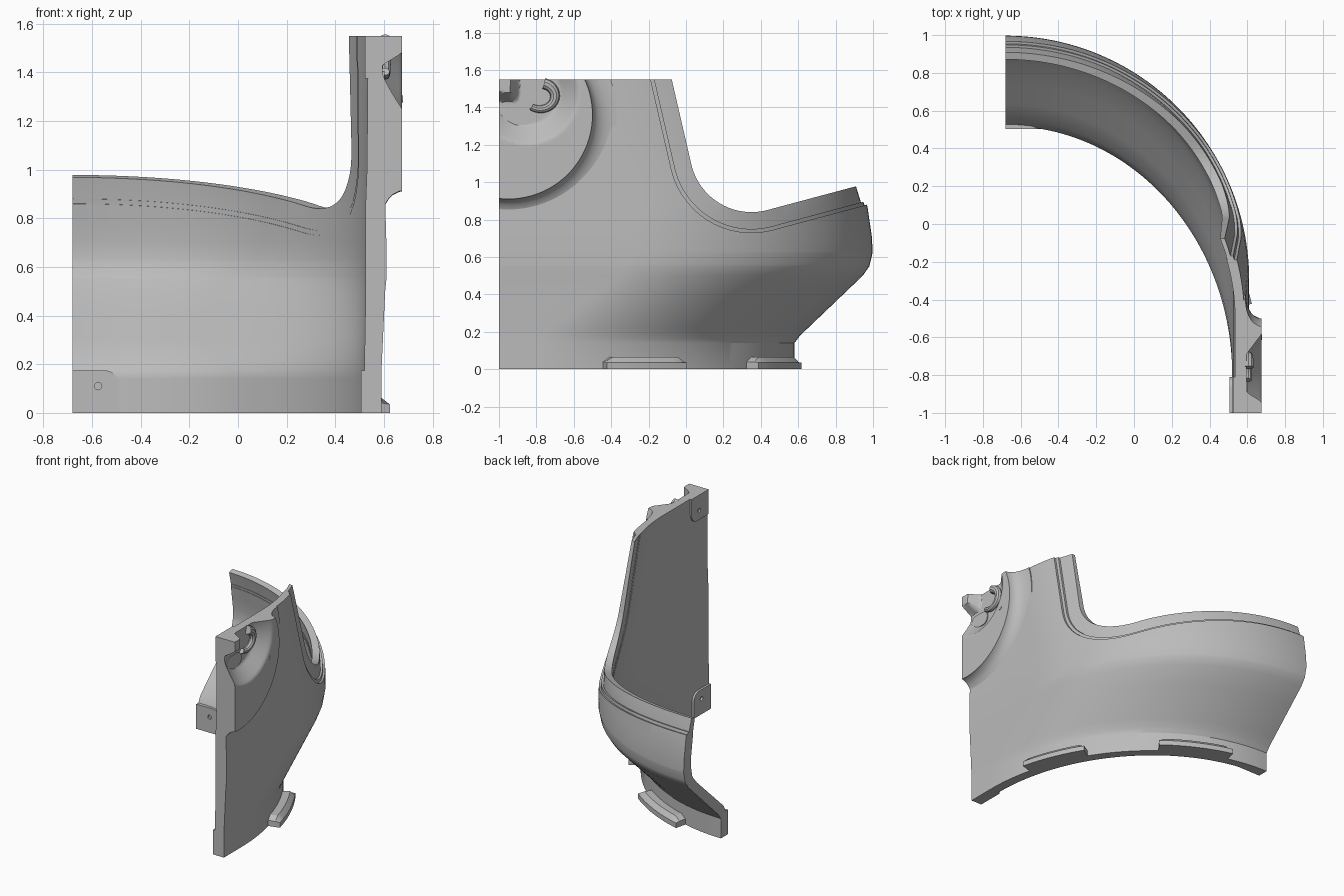
import bpy, bmesh, math
from mathutils import Vector

cube = bpy.data.objects.get("Cube")
if cube:
    bpy.data.objects.remove(cube)

grey = bpy.data.materials.new("plain grey")
grey.use_nodes = True
grey.diffuse_color = (0.5, 0.5, 0.5, 1)
grey.node_tree.nodes["Principled BSDF"].inputs["Base Color"].default_value = (0.5, 0.5, 0.5, 1)

CX, FRONT, TOP = -0.68, -1.0, 1.55


def finish(name, bm, smooth=True):
    bmesh.ops.recalc_face_normals(bm, faces=bm.faces)
    mesh = bpy.data.meshes.new(name)
    bm.to_mesh(mesh)
    bm.free()
    mesh.materials.append(grey)
    obj = bpy.data.objects.new(name, mesh)
    bpy.context.collection.objects.link(obj)
    if smooth:
        shade(obj)
    return obj


def shade(obj):
    bpy.ops.object.select_all(action='DESELECT')
    bpy.context.view_layer.objects.active = obj
    obj.select_set(True)
    bpy.ops.object.shade_smooth_by_angle(angle=math.radians(28))


def cut(obj, cutter):
    """Subtract the cutter, bake the result and drop the cutter."""
    cutter.hide_render = True
    mod = obj.modifiers.new("cut", 'BOOLEAN')
    mod.operation, mod.solver, mod.object = 'DIFFERENCE', 'EXACT', cutter
    bpy.context.view_layer.update()
    deps = bpy.context.evaluated_depsgraph_get()
    mesh = bpy.data.meshes.new_from_object(obj.evaluated_get(deps))
    obj.modifiers.clear()
    obj.data = mesh
    bpy.data.objects.remove(cutter)
    shade(obj)


def prism(name, points, depth):
    """Extrude a closed outline of 3D points along the depth vector."""
    bm = bmesh.new()
    face = bm.faces.new([bm.verts.new(p) for p in points])
    ext = bmesh.ops.extrude_face_region(bm, geom=[face])
    verts = [v for v in ext["geom"] if isinstance(v, bmesh.types.BMVert)]
    bmesh.ops.translate(bm, verts=verts, vec=depth)
    return finish(name, bm, False)


def loft(name, rings):
    """Skin closed cross-sections into a capped solid."""
    bm = bmesh.new()
    rows = [[bm.verts.new(p) for p in ring] for ring in rings]
    n = len(rows[0])
    for r0, r1 in zip(rows, rows[1:]):
        for i in range(n):
            j = (i + 1) % n
            bm.faces.new((r0[i], r0[j], r1[j], r1[i]))
    bm.faces.new(rows[0])
    bm.faces.new(rows[-1][::-1])
    return finish(name, bm)


# Shell profile: height, half width, depth from the front, start of the curve in y
OUTER = [(0, 1.27, 1.58, -.8), (.14, 1.27, 1.58, -.8), (.18, 1.27, 1.61, -.77),
         (.5, 1.285, 1.945, -.37), (.55, 1.29, 1.98, -.33), (.62, 1.29, 1.997, -.3),
         (.7, 1.29, 1.995, -.3), (.87, 1.285, 1.97, -.3), (1.0, 1.28, 1.93, -.34),
         (TOP, 1.265, 1.75, -.5)]
INNER = [(0, 1.2, 1.52, -.8), (.16, 1.2, 1.52, -.8), (.22, 1.2, 1.55, -.77),
         (.5, 1.205, 1.85, -.37), (.56, 1.205, 1.9, -.33), (.63, 1.205, 1.915, -.3),
         (.7, 1.205, 1.915, -.3), (.87, 1.205, 1.89, -.3), (1.0, 1.21, 1.86, -.34),
         (TOP, 1.215, 1.66, -.5)]


def sample(keys, z):
    for k0, k1 in zip(keys, keys[1:]):
        if z <= k1[0]:
            f = (z - k0[0]) / (k1[0] - k0[0])
            return [p + (q - p) * f for p, q in zip(k0, k1)][1:]
    return keys[-1][1:]


def around(a, b, c, t):
    """Plan curve: straight side for t below 0, then a quarter ellipse."""
    if t < 0:
        return CX + a, c + (FRONT - c) * -t
    return CX + a * math.cos(t), c + (b + FRONT - c) * math.sin(t)


HEIGHTS = sorted({k[0] for k in OUTER + INNER} | {.3, .4, .78, 1.15, 1.3, 1.42})
STEPS = [-1, -.66, -.33] + [math.pi / 2 * i / 56 for i in range(57)]


def shell(name, inset, lift):
    rings = []
    for t in STEPS:
        ring = []
        for z in HEIGHTS:
            a, b, c = sample(OUTER, z)
            ring.append((*around(a - inset, b - inset, c, t), z))
        for z in reversed(HEIGHTS):
            a, b, c = sample(INNER, z)
            ring.append((*around(a + lift, b + lift, c, t), z))
        rings.append(ring)
    return loft(name, rings)


def opening(radius):
    """Rounded side opening with a sloping back edge."""
    def line_end(deg, dy):
        t = math.radians(deg)
        y, z = .35 + radius * math.cos(t), 1.17 + radius * math.sin(t)
        return y + dy, z - dy * math.cos(t) / math.sin(t)
    pts = [line_end(193, -.16)]
    for i in range(25):
        pts.append(line_end(193 + 92 * i / 24, 0))
    pts += [line_end(285, .9), (1.4, 2), (pts[0][0], 2)]
    return prism("opening_cutter", [(-1, y, z) for y, z in pts], Vector((2, 0, 0)))


# Main shell, narrow step and thin lip along the opening
for name, inset, lift, radius in (("main_shell", 0, 0, .44),
                                  ("edge_step", .014, .002, .42),
                                  ("thin_lip", .028, .004, .33)):
    cut(shell(name, inset, lift), opening(radius))


# Raised round boss with a sculpted hollow, trimmed at the front and top
def boss_height(y, z, r):
    u = min(1, max(0, (.58 - r) / .13))
    x = .59 + .085 * (1 - math.sqrt(1 - u * u))
    d = math.hypot(y + .85, z - 1.48)
    k = min(1, max(0, (.275 - d) / .1))
    corner = max(0, min(1, (-.89 - y) / .05)) * max(0, min(1, (z - 1.43) / .05))
    return x - .08 * k * (1 - corner)


bm = bmesh.new()
radii = [.012 * i for i in range(1, 37)] + [.45, .451, .465, .48, .5, .52, .55, .58]
rows = []
for r in radii:
    row = []
    for i in range(96):
        t = math.tau * i / 96
        y, z = -.95 + r * math.cos(t), 1.36 + r * math.sin(t)
        row.append(bm.verts.new((boss_height(y, z, r), y, z)))
    rows.append(row)
bm.faces.new(rows[0])
for r0, r1 in zip(rows, rows[1:]):
    for i in range(96):
        j = (i + 1) % 96
        bm.faces.new((r0[i], r0[j], r1[j], r1[i]))
for co, no in (((0, FRONT, 0), (0, -1, 0)), ((0, 0, TOP), (0, 0, 1))):
    bmesh.ops.bisect_plane(bm, geom=bm.verts[:] + bm.edges[:] + bm.faces[:],
                           plane_co=co, plane_no=no, clear_outer=True)
rim = [e for e in bm.edges if e.is_boundary]
wall = bmesh.ops.extrude_edge_only(bm, edges=rim)["geom"]
for v in wall:
    if isinstance(v, bmesh.types.BMVert):
        v.co.x = .57
bmesh.ops.holes_fill(bm, edges=[e for e in wall if isinstance(e, bmesh.types.BMEdge)], sides=0)
finish("round_boss", bm)


# Details in the hollow: hooked scroll, slot plate and pin
def capsule(y, z, half, r):
    pts = []
    for side in (1, -1):
        for i in range(9):
            t = math.pi * (i / 8 - .5)
            pts.append((.592, y + side * (half + r * math.cos(t)), z + side * r * math.sin(t)))
    return pts


prism("slot_plate", capsule(-.905, 1.355, .035, .05), Vector((.01, 0, 0)))
prism("boss_pin", capsule(-.6, 1.29, 0, .014), Vector((.086, 0, 0)))
scroll = []
for i in range(17):
    t = math.radians(75 - 200 * i / 16)
    c = Vector((.605, -.78 + .08 * math.cos(t), 1.46 + .07 * math.sin(t)))
    out = Vector((0, math.cos(t), math.sin(t)))
    w = .03 - .012 * i / 16
    scroll.append([c + out * w * math.cos(s) + Vector((w * math.sin(s), 0, 0))
                   for s in [math.tau * k / 10 for k in range(10)]])
loft("hooked_scroll", scroll)

# Chamfered pads around the foot
for name, start, end in (("front_foot_pad", 15, 33.5), ("back_foot_pad", 54.5, 76)):
    rings = []
    for i in range(13):
        t = math.radians(start + (end - start) * i / 12)
        h = .04 if i in (0, 12) else .065
        section = [(-.03, 0), (.08, 0), (.08, .035), (.05, h), (-.03, h)]
        rings.append([(*around(1.27 + o, 1.58 + o, -.8, t), z) for o, z in section])
    loft(name, rings)


# Joining tabs on the inside, each with one rounded corner and a pin hole
def tab(name, place, depth, flip=False):
    w, h, r = .19, .175, .06
    pts = [(0, 0), (w, 0)]
    pts += [(w - r + r * math.cos(t), h - r + r * math.sin(t))
            for t in [math.pi / 2 * i / 8 for i in range(9)]]
    pts.append((0, h))
    hole = [(.105 + .015 * math.cos(t), .11 + .015 * math.sin(t))
            for t in [math.tau * i / 16 for i in range(16)]]
    up = (lambda v: TOP - v) if flip else (lambda v: v)
    obj = prism(name, [place(u, up(v)) for u, v in pts], depth)
    drill = prism("drill", [Vector(place(u, up(v))) - depth * .5 for u, v in hole], depth)
    cut(obj, drill)


tab("back_tab", lambda u, v: (CX + u, .503, v), Vector((0, .045, 0)))
tab("lower_front_tab", lambda u, v: (.505, FRONT + u, v), Vector((.05, 0, 0)))
tab("upper_front_tab", lambda u, v: (.523, FRONT + u, v), Vector((.04, 0, 0)), True)
